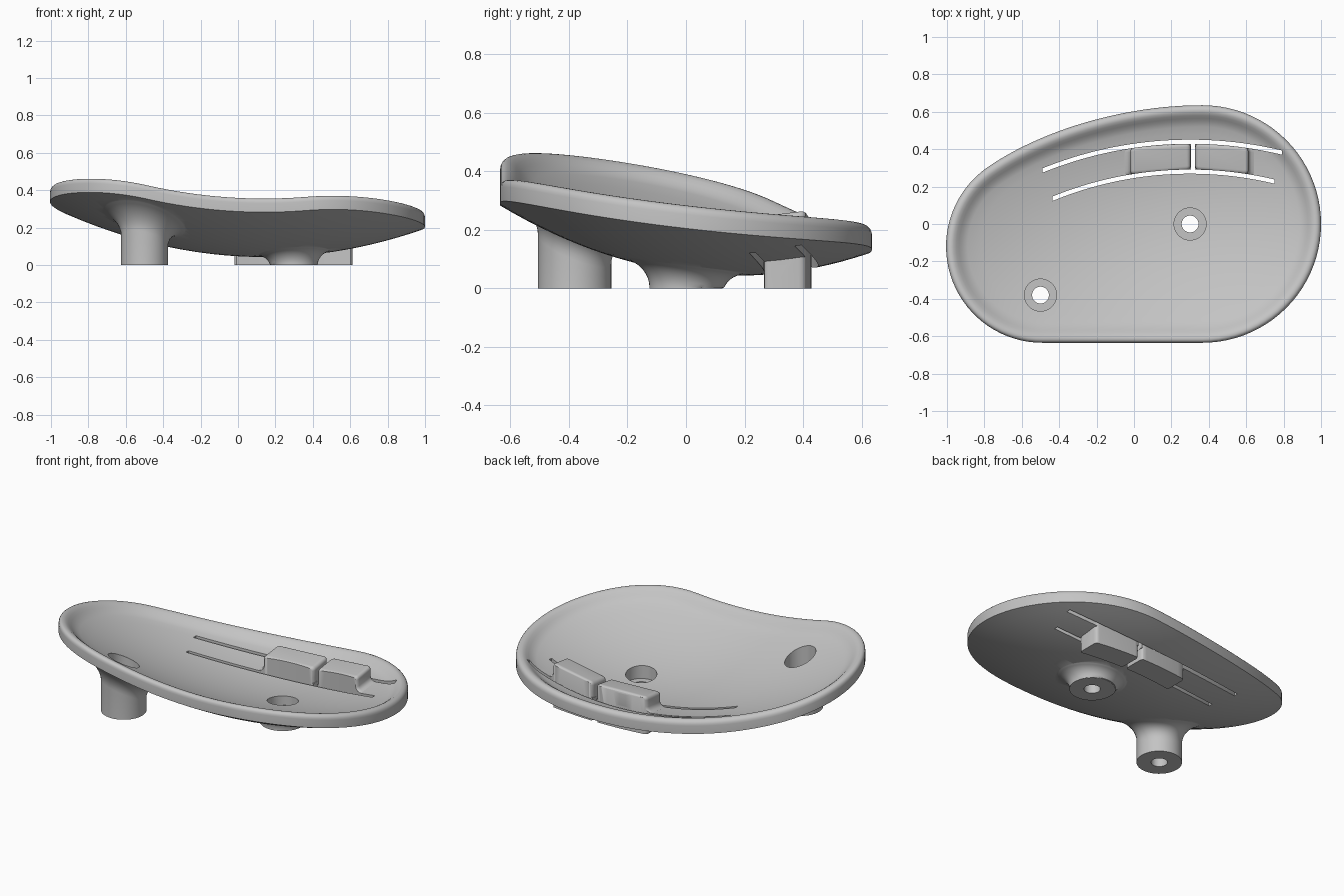
import bpy, bmesh, math

if "Cube" in bpy.data.objects:
    bpy.data.objects.remove(bpy.data.objects["Cube"])

T = 0.065  # dish wall height


def under(x, y):
    """Height of the bowl-shaped underside."""
    a, b = (x - 0.14) ** 2, (y - 0.17) ** 2
    return 0.043 + 0.205 * a + 0.37 * b - 0.04 * a * b


def loft(name, rings):
    """Closed solid skinned through rings of equal point count."""
    bm = bmesh.new()
    vs = [[bm.verts.new(p) for p in r] for r in rings]
    n = len(vs[0])
    for r, s in zip(vs, vs[1:]):
        for i in range(n):
            j = (i + 1) % n
            bm.faces.new((r[i], r[j], s[j], s[i]))
    bm.faces.new(vs[0])
    bm.faces.new(vs[-1])
    bmesh.ops.recalc_face_normals(bm, faces=bm.faces)
    me = bpy.data.meshes.new(name)
    bm.to_mesh(me)
    bm.free()
    ob = bpy.data.objects.new(name, me)
    bpy.context.collection.objects.link(ob)
    return ob


def combine(target, tool, op):
    bpy.context.view_layer.objects.active = target
    m = target.modifiers.new("join", 'BOOLEAN')
    m.operation, m.object, m.solver = op, tool, 'EXACT'
    bpy.ops.object.modifier_apply(modifier=m.name)
    bpy.data.objects.remove(tool)


def circle(cx, cy, r, z, n=48):
    """Ring whose height is a number or a function of x, y."""
    pts = []
    for i in range(n):
        a = 2 * math.pi * i / n
        x, y = cx + r * math.cos(a), cy + r * math.sin(a)
        pts.append((x, y, z(x, y) if callable(z) else z))
    return pts


def arc(cx, cy, r, a0, a1, n):
    return [(cx + r * math.cos(math.radians(a0 + (a1 - a0) * i / n)),
             cy + r * math.sin(math.radians(a0 + (a1 - a0) * i / n))) for i in range(n + 1)]


# Dish outline: straight front, two round ends, sweeping back edge
outline = arc(0.365, 0, 0.635, -90, 90, 44)
P = [(0.365, 0.635), (-0.055, 0.635), (-0.5, 0.5), (-0.785, 0.302)]
for i in range(1, 24):
    t = i / 24
    w = ((1 - t) ** 3, 3 * t * (1 - t) ** 2, 3 * t * t * (1 - t), t ** 3)
    outline.append(tuple(sum(k * p[c] for k, p in zip(w, P)) for c in (0, 1)))
outline += arc(-0.49, -0.12, 0.515, 125, 270, 34)
outline += [(-0.49 + 0.855 * i / 16, -0.635) for i in range(1, 16)]
N = len(outline)


def inset(d):
    pts = []
    for i, (x, y) in enumerate(outline):
        (ax, ay), (bx, by) = outline[i - 1], outline[(i + 1) % N]
        tx, ty = bx - ax, by - ay
        k = d / math.hypot(tx, ty)
        pts.append((x - ty * k, y + tx * k))
    return pts


def ring(pts, lift, s=1):
    pts = [(0.1 + (x - 0.1) * s, y * s) for x, y in pts]
    return [(x, y, under(x, y) + lift) for x, y in pts]


# Dish: underside, rounded rim, soft inner lip, inner bowl
scales = [0.01] + [i / 14 for i in range(1, 14)]
rings = [ring(outline, 0, s) for s in scales + [1]]
for i in range(7):
    a = math.radians(15 * i)
    rings.append(ring(inset(0.04 * (1 - math.cos(a))), 0.048 + 0.042 * math.sin(a)))
for d, h in ((0.055, 0.086), (0.07, 0.078), (0.085, 0.071), (0.1, 0.067), (0.115, T)):
    rings.append(ring(inset(d), h))
rings += [ring(inset(0.115), T, s) for s in reversed(scales)]
dish = loft("dish", rings)

# Mounting posts flaring into the underside
posts = ((-0.5, -0.38, 0.11), (0.3, 0.0, 0.075))
for cx, cy, rho in posts:
    prof = [circle(cx, cy, 0.125, 0)]
    for i in range(9):
        a = math.radians(i * 10)
        d = rho * (1 - math.sin(a))
        prof.append(circle(cx, cy, 0.125 + rho * (1 - math.cos(a)),
                           lambda x, y: max(under(x, y) - d, 0.001 + 0.0005 * i)))
    prof.append(circle(cx, cy, 0.125 + rho, lambda x, y: under(x, y) + 0.006))
    prof.append(circle(cx, cy, 0.125, lambda x, y: under(x, y) + 0.03))
    prof.append(circle(cx, cy, 0.02, lambda x, y: under(x, y) + 0.03))
    combine(dish, loft("post", prof), 'UNION')

# Stepped screw holes
for cx, cy, _ in posts:
    combine(dish, loft("bore", [circle(cx, cy, 0.045, -0.1), circle(cx, cy, 0.045, 0.6)]), 'DIFFERENCE')
    combine(dish, loft("recess", [circle(cx, cy, 0.086, 0.06), circle(cx, cy, 0.086, 0.6)]), 'DIFFERENCE')

# Shared sweep of the spring strip and its slots
CX, CY = 0.3, -1.66


def bend(x, r):
    return x, CY + math.sqrt(r * r - (x - CX) ** 2)


# Push buttons passing through the strip
for x0, x1, outer in ((-0.02, 0.303, -1), (0.327, 0.612, 1)):
    def block_ring(ins, lift, flare=0):
        rad, pts = 0.025, []
        corners = ((x1, 2.094, 0), (x0, 2.094, 90), (x0, 1.946, 180), (x1, 1.946, 270))
        for px, pr, a0 in corners:
            sx, sr = (1 if px == x1 else -1), (1 if pr > 2 else -1)
            for k in range(5):
                a = math.radians(a0 + k * 22.5)
                q = rad - min(ins, rad - 0.004)
                off = max(ins - rad + 0.004, 0)
                x = px - sx * (rad + off) + q * math.cos(a)
                r = pr - sr * (rad + off) + q * math.sin(a)
                if sx == outer:
                    x += outer * flare
                bx, by = bend(x, r)
                pts.append((bx, by, 0 if lift is None else under(bx, by) + lift))
        return pts
    R = 0.022
    rr = [block_ring(0, None), block_ring(0, T - 0.006), block_ring(0, T + 0.002, 0.03),
          block_ring(0, T + 0.009, 0.015), block_ring(0, T + 0.018, 0.006), block_ring(0, T + 0.032)]
    for i in range(6):
        a = math.radians(18 * i)
        rr.append(block_ring(R * (1 - math.cos(a)), T + 0.073 + R * math.sin(a)))
    combine(dish, loft("button", rr), 'UNION')

# Curved slots either side of the strip
for r, xa, xb in ((2.10, -0.49, 0.79), (1.94, -0.435, 0.75)):
    xs = [xa + (xb - xa) * i / 32 for i in range(33)]
    path = [bend(x, r - 0.011) for x in xs] + [bend(x, r + 0.011) for x in reversed(xs)]
    combine(dish, loft("slot", [[(x, y, z) for x, y in path] for z in (-0.1, 0.6)]), 'DIFFERENCE')

# Gap dividing the strip between the buttons
gap = [(0.304, 0.28), (0.326, 0.28), (0.326, 0.44), (0.304, 0.44)]
combine(dish, loft("gap", [[(x, y, z) for x, y in gap] for z in (-0.1, 0.6)]), 'DIFFERENCE')

# Plain grey finish
mat = bpy.data.materials.new("grey")
mat.diffuse_color = (0.55, 0.55, 0.55, 1)
mat.use_nodes = True
mat.node_tree.nodes["Principled BSDF"].inputs["Base Color"].default_value = mat.diffuse_color
dish.data.materials.clear()
dish.data.materials.append(mat)
for p in dish.data.polygons:
    p.material_index = 0
bpy.ops.object.select_all(action='DESELECT')
dish.select_set(True)
bpy.context.view_layer.objects.active = dish
bpy.ops.object.shade_smooth_by_angle(angle=math.radians(35))
